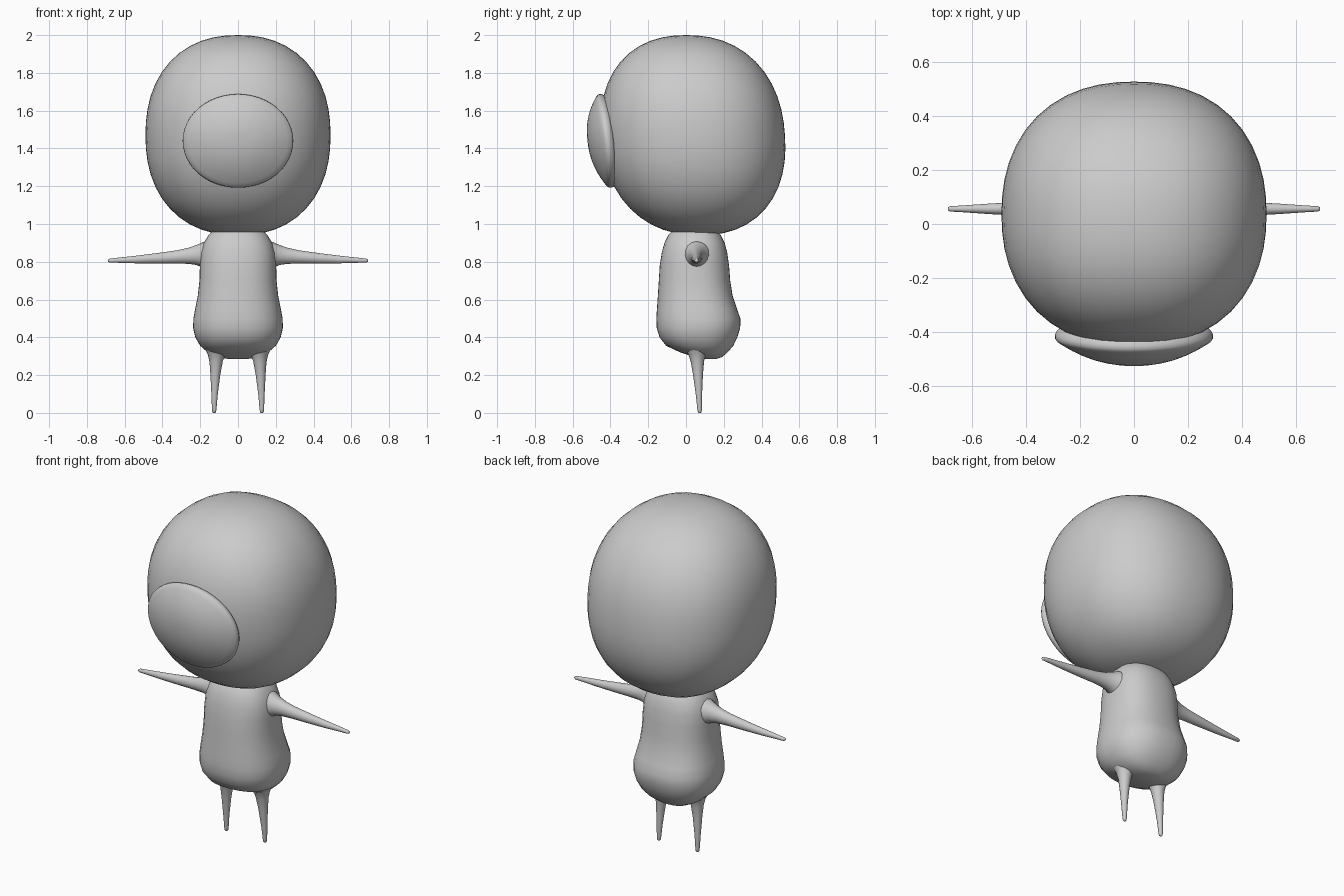
import bpy, bmesh, math

if "Cube" in bpy.data.objects:
    bpy.data.objects.remove(bpy.data.objects["Cube"])

grey = bpy.data.materials.new("soft grey")
grey.diffuse_color = (0.6, 0.6, 0.6, 1)
grey.use_nodes = True
grey.node_tree.nodes["Principled BSDF"].inputs["Base Color"].default_value = grey.diffuse_color


def finish(name, bm, mirror=False, subsurf=0):
    """Turn a bmesh into a smooth shaded grey object."""
    bmesh.ops.recalc_face_normals(bm, faces=bm.faces)
    mesh = bpy.data.meshes.new(name)
    bm.to_mesh(mesh)
    bm.free()
    mesh.materials.append(grey)
    for p in mesh.polygons:
        p.use_smooth = True
    ob = bpy.data.objects.new(name, mesh)
    bpy.context.collection.objects.link(ob)
    if mirror:
        ob.modifiers.new("Mirror", 'MIRROR')
    if subsurf:
        s = ob.modifiers.new("Subdivision", 'SUBSURF')
        s.levels = s.render_levels = subsurf
    return ob


def loft(rings):
    """Skin a list of closed point rings and cap both ends."""
    bm = bmesh.new()
    rows = [[bm.verts.new(p) for p in ring] for ring in rings]
    n = len(rows[0])
    for a, b in zip(rows, rows[1:]):
        for i in range(n):
            j = (i + 1) % n
            bm.faces.new((a[i], a[j], b[j], b[i]))
    bm.faces.new(rows[0])
    bm.faces.new(rows[-1])
    return bm


def oval(ru, rv, n, power=2.0):
    """Points of a superellipse."""
    pts = []
    for i in range(n):
        t = 2 * math.pi * i / n
        c, s = math.cos(t), math.sin(t)
        r = (abs(c) ** power + abs(s) ** power) ** (-1 / power)
        pts.append((ru * r * c, rv * r * s))
    return pts


# Head: rounded cube-like ball, leaning slightly forward at the top
bm = bmesh.new()
bmesh.ops.create_cube(bm, size=2)
bmesh.ops.subdivide_edges(bm, edges=bm.edges[:], cuts=11, use_grid_fill=True)
P = 2.25
for v in bm.verts:
    d = [math.tan(c * math.pi / 4) for c in v.co]
    r = sum(abs(c) ** P for c in d) ** (-1 / P)
    x, y, z = (c * r for c in d)
    v.co = (0.49 * x, 0.037 + 0.487 * y - 0.035 * z, 1.47 + 0.53 * z)
finish("head", bm)

# Eye: domed oval lens whose rim follows the front of the head
EYE = [(0.93, 0.035), (0.975, 0.022), (1.0, 0.008), (0.995, -0.006),
       (0.97, -0.016)]
EYE += [(r, -0.016 - 0.088 * (1 - (r / 0.97) ** 2.2))
        for r in (0.9, 0.8, 0.68, 0.54, 0.4, 0.25, 0.1)]
rings = []
for r, depth in EYE:
    ring = []
    for u, w in oval(r, r, 48):
        rim = -0.418 - 0.027 * w - 0.012 * w * w
        ring.append((0.293 * u, rim + depth, 1.44 + 0.248 * w))
    rings.append(ring)
finish("eye", loft(rings))

# Body: height, half width, front y, back y
BODY = [(0.285, 0.05, 0.09, 0.16), (0.295, 0.105, 0.05, 0.19),
        (0.32, 0.16, -0.03, 0.22), (0.355, 0.2, -0.105, 0.25),
        (0.40, 0.226, -0.14, 0.272), (0.45, 0.238, -0.155, 0.287),
        (0.50, 0.236, -0.157, 0.288), (0.55, 0.227, -0.154, 0.27),
        (0.62, 0.213, -0.149, 0.247), (0.70, 0.204, -0.144, 0.234),
        (0.78, 0.202, -0.139, 0.228), (0.85, 0.197, -0.128, 0.218),
        (0.90, 0.181, -0.114, 0.205), (0.94, 0.157, -0.095, 0.185),
        (0.98, 0.12, -0.06, 0.15)]
rings = []
for z, w, front, back in BODY:
    mid, half = (front + back) / 2, (back - front) / 2
    rings.append([(x, mid + y, z) for x, y in oval(w, half, 32, 2.4)])
finish("body", loft(rings))

# Arms: flared at the shoulder, tapering to a small rounded tip
ARM = [(0.15, 0.835, 0.09, 0.085), (0.19, 0.836, 0.062, 0.066),
       (0.22, 0.836, 0.048, 0.053), (0.26, 0.832, 0.037, 0.043),
       (0.32, 0.826, 0.031, 0.035), (0.42, 0.819, 0.026, 0.028),
       (0.54, 0.812, 0.019, 0.02), (0.64, 0.808, 0.012, 0.013),
       (0.68, 0.806, 0.01, 0.01), (0.688, 0.806, 0.006, 0.006)]
rings = [[(x, 0.056 + u, z + w) for u, w in oval(ru, rw, 16)]
         for x, z, ru, rw in ARM]
finish("arms", loft(rings), mirror=True)

# Legs: thin cones flaring into the body
LEG = [(0.38, 0.112, 0.085), (0.34, 0.113, 0.062), (0.31, 0.114, 0.046),
       (0.27, 0.116, 0.035), (0.20, 0.12, 0.026), (0.10, 0.124, 0.017),
       (0.02, 0.126, 0.012), (0.005, 0.126, 0.01), (0.0, 0.126, 0.006)]
rings = [[(x + u, 0.055 + 0.018 * (1 - z / 0.38) + w, z)
          for u, w in oval(r, r, 16)] for z, x, r in LEG]
finish("legs", loft(rings), mirror=True)
